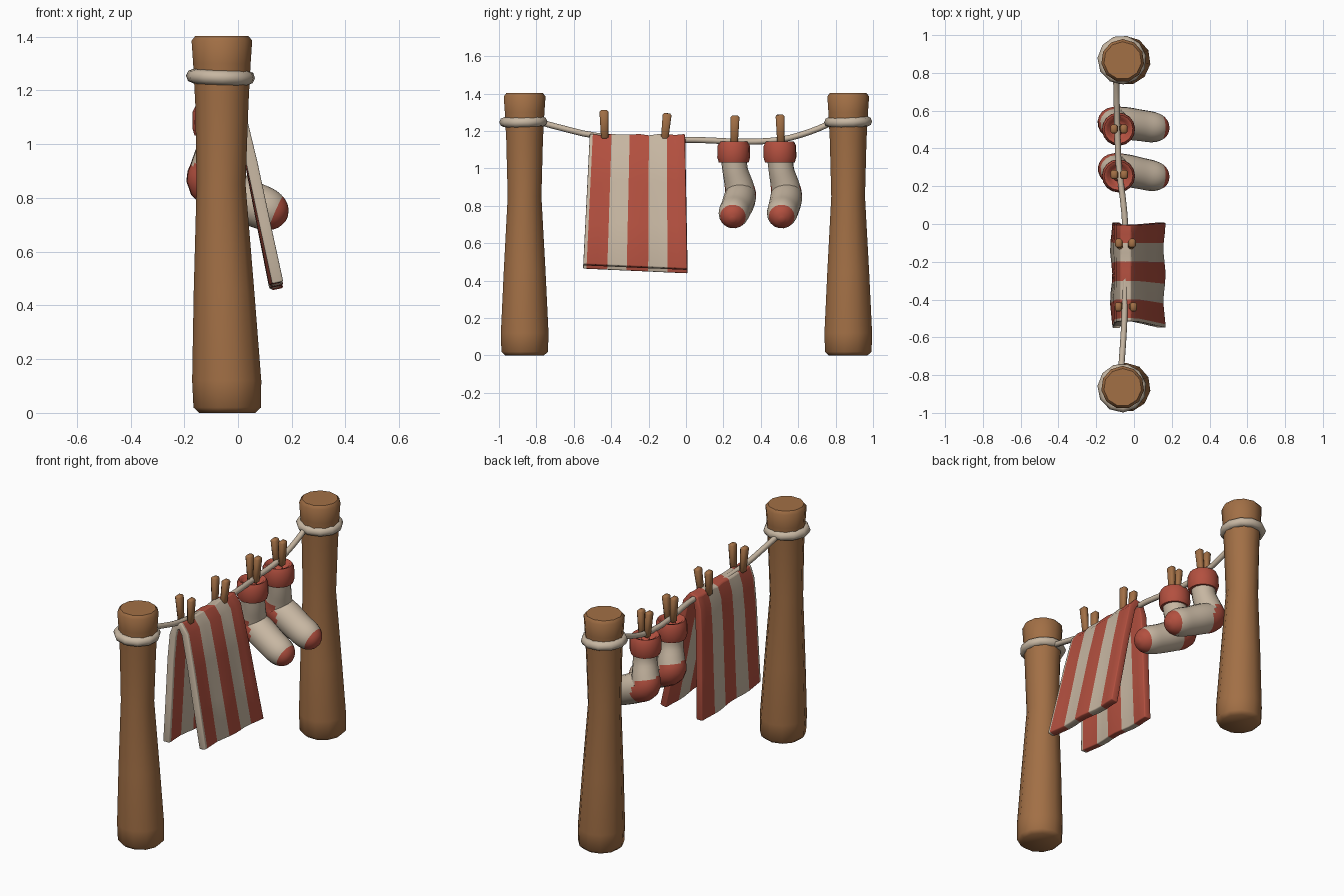
import bpy, bmesh, math
from mathutils import Vector, Matrix

cube = bpy.data.objects.get("Cube")
if cube:
    bpy.data.objects.remove(cube, do_unlink=True)


def material(name, color):
    m = bpy.data.materials.new(name)
    m.diffuse_color = (*color, 1)
    m.use_nodes = True
    bsdf = m.node_tree.nodes["Principled BSDF"]
    bsdf.inputs["Base Color"].default_value = (*color, 1)
    bsdf.inputs["Roughness"].default_value = 0.8
    return m


WOOD = material("wood brown", (0.36, 0.16, 0.06))
CREAM = material("cream cloth", (0.57, 0.47, 0.36))
RED = material("faded red", (0.45, 0.08, 0.05))


def finish(name, bm, mats, angle=50):
    """Turn a bmesh into a smooth shaded object."""
    bmesh.ops.recalc_face_normals(bm, faces=bm.faces)
    mesh = bpy.data.meshes.new(name)
    bm.to_mesh(mesh)
    bm.free()
    for m in mats:
        mesh.materials.append(m)
    ob = bpy.data.objects.new(name, mesh)
    bpy.context.collection.objects.link(ob)
    bpy.ops.object.select_all(action="DESELECT")
    bpy.context.view_layer.objects.active = ob
    ob.select_set(True)
    bpy.ops.object.shade_smooth_by_angle(angle=math.radians(angle))
    return ob


def refine(path, steps):
    """Catmull-Rom interpolation of (x, y, z, radius) points."""
    pts = [Vector(p) for p in path]
    ext = [pts[0]] + pts + [pts[-1]]
    out = []
    for a, b, c, d in zip(ext, ext[1:], ext[2:], ext[3:]):
        for i in range(steps):
            t = i / steps
            out.append(0.5 * (2 * b + (c - a) * t + (2 * a - 5 * b + 4 * c - d) * t * t
                              + (3 * b - a - 3 * c + d) * t ** 3))
    return out + [pts[-1]]


def sweep(path, sides, ref, tangent=None):
    """Round tube through (x, y, z, radius) points, closed at both ends."""
    bm = bmesh.new()
    pts = [Vector(p) for p in path]
    rings = []
    for i, p in enumerate(pts):
        step = pts[min(i + 1, len(pts) - 1)] - pts[max(i - 1, 0)]
        t = (tangent or step.xyz).normalized()
        v = t.cross(Vector(ref)).normalized()
        u = v.cross(t)
        angles = [2 * math.pi * k / sides for k in range(sides)]
        rings.append([bm.verts.new(p.xyz + p.w * (u * math.cos(a) + v * math.sin(a)))
                      for a in angles])
    for r, s in zip(rings, rings[1:]):
        for k in range(sides):
            n = (k + 1) % sides
            bm.faces.new((r[k], r[n], s[n], s[k]))
    bm.faces.new(rings[0])
    bm.faces.new(rings[-1])
    return bm


UP = Vector((0, 0, 1))

# Posts, leaning slightly and flared at the foot, each with a rope loop
POST = [(-.04, 0, .105), (-.04, .02, .127), (-.042, .12, .13), (-.052, .45, .114),
        (-.063, .85, .092), (-.06, 1.15, .1), (-.06, 1.3, .108), (-.06, 1.385, .114),
        (-.06, 1.403, .1)]
for label, y in (("front", -.865), ("back", .865)):
    bm = sweep([(x, y, z, r) for x, z, r in POST], 11, (0, 1, 0), UP)
    finish(label + "_post", bm, [WOOD])
    bpy.ops.mesh.primitive_torus_add(major_segments=11, minor_segments=8, major_radius=.103,
                                     minor_radius=.027, location=(-.064, y * 1.004, 1.25))
    loop = bpy.context.object
    loop.name = label + "_rope_loop"
    loop.rotation_euler = (.03, .03, .2)
    loop.data.materials.append(CREAM)
    bpy.ops.object.shade_smooth_by_angle(angle=math.radians(80))

# Sagging line
ROPE = [(-.07, -.79, 1.25), (-.06, -.66, 1.215), (-.05, -.48, 1.175), (-.045, -.2, 1.155),
        (-.05, .05, 1.153), (-.08, .3, 1.143), (-.088, .5, 1.153), (-.092, .66, 1.195),
        (-.095, .79, 1.25)]
bm = sweep(refine([(*p, .016) for p in ROPE], 3), 8, (1, 0, 0))
finish("clothes_line", bm, [CREAM], 80)

# Striped towel folded over the line
PROFILE = [(-.1, .455), (-.092, .7), (-.085, .95), (-.075, 1.09), (-.058, 1.148),
           (-.025, 1.158), (.005, 1.115), (.05, .92), (.095, .7), (.142, .475)]
EDGES = [0, .03, .23, .42, .62, .81, 1]
columns = sorted(EDGES + [(a + b) / 2 for a, b in zip(EDGES, EDGES[1:])])
bm = bmesh.new()
stripe = {}
grid = []
for s in columns:
    row = []
    for x, z in PROFILE:
        drop = (1.16 - z) / .7
        left, right = -.515 - .035 * drop, -.005 + .013 * drop
        wave = math.cos(s * 4 * math.pi)
        row.append(bm.verts.new((x + .006 * drop * wave, left + (right - left) * s,
                                 z - .025 * s * drop + .01 * drop
                                 + .008 * (1 - drop) * abs(wave))))
    grid.append(row)
for i, (a, b) in enumerate(zip(grid, grid[1:])):
    for j in range(len(PROFILE) - 1):
        f = bm.faces.new((a[j], a[j + 1], b[j + 1], b[j]))
        f.material_index = (i // 2) % 2
towel = finish("towel", bm, [CREAM, RED])
solid = towel.modifiers.new("thickness", "SOLIDIFY")
solid.thickness = .042
solid.offset = 0
bevel = towel.modifiers.new("soft_rim", "BEVEL")
bevel.width = .012
bevel.segments = 2
bevel.limit_method = "ANGLE"
bevel.angle_limit = math.radians(50)

# Socks: bent tube with coloured heel and toe, plus an open cuff
SOCK = [(-.082, 0, 1.07, .07), (-.085, .008, .99, .068), (-.1, .028, .91, .077),
        (-.105, .036, .86, .084), (-.04, .028, .825, .086), (.04, .012, .785, .083),
        (.1, 0, .76, .081), (.14, -.004, .743, .069), (.168, -.005, .731, .045),
        (.182, -.005, .725, .012)]
CUFF = [(1.03, .06), (1.033, .08), (1.06, .088), (1.12, .087), (1.143, .076),
        (1.138, .06), (1.105, .05), (1.1, .03), (1.125, .022), (1.13, .01)]
for label, y, twist in (("front", .255, 0), ("back", .507, .06)):
    turn = Matrix.Translation((0, y, 0)) @ Matrix.Rotation(twist, 4, "Z")
    bm = sweep(refine(SOCK, 4), 18, (0, 1, 0))
    for f in bm.faces:
        c = f.calc_center_median()
        toe = .92 * c.x - .39 * c.z > -.16
        heel = math.hypot(c.x + .15, c.z - .835) < .09
        f.material_index = int(toe or heel)
    bm.transform(turn)
    finish(label + "_sock", bm, [CREAM, RED], 80)
    bm = sweep([(-.082, 0, z, r) for z, r in CUFF], 16, (0, 1, 0), UP)
    bm.transform(turn)
    finish(label + "_sock_cuff", bm, [RED], 60)

# Clothes pegs: two tapered sticks on either side of the line
PEGS = [(-.043, -.437, 1.235, .072, -.03), (-.045, -.108, 1.218, .064, .1),
        (-.078, .26, 1.205, .045, .03), (-.08, .505, 1.21, .045, -.03)]
for n, (x, y, z, gap, lean) in enumerate(PEGS, 1):
    for label, side in (("left", 1), ("right", -1)):
        bm = bmesh.new()
        bmesh.ops.create_cube(bm, size=1)
        for v in bm.verts:
            k = 1 if v.co.z > 0 else .8
            v.co = (v.co.x * .038 * k, v.co.y * .048 * k, v.co.z * .155)
        bmesh.ops.bevel(bm, geom=bm.edges[:], offset=.009, segments=1, affect="EDGES")
        bm.transform(Matrix.Translation((x + side * gap / 2, y, z))
                     @ Matrix.Rotation(side * .06, 4, "Y") @ Matrix.Rotation(-lean, 4, "X"))
        finish(f"peg_{n}_{label}", bm, [WOOD])
